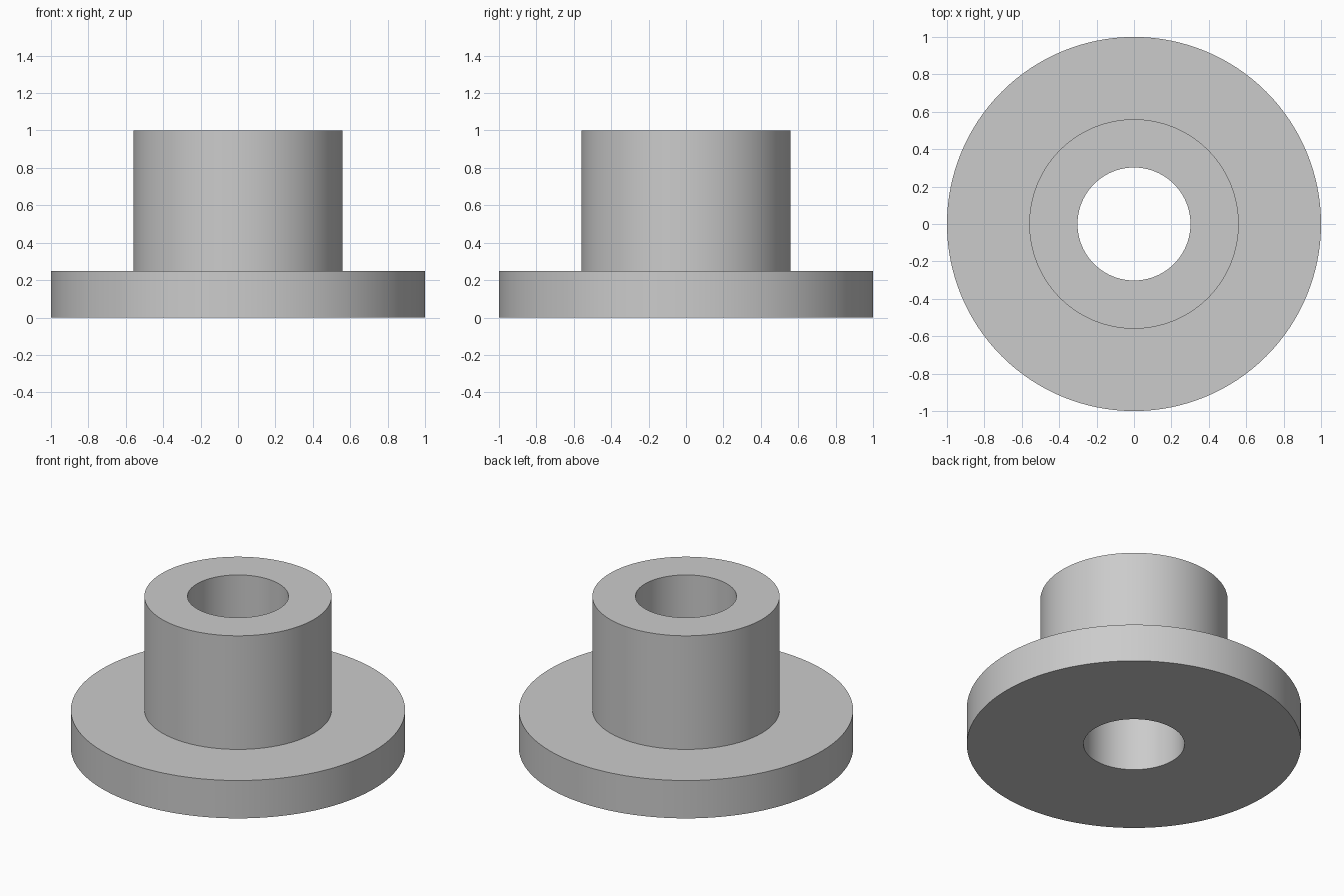
import bpy
import bmesh
import math

old = bpy.data.objects.get("Cube")
if old:
    bpy.data.objects.remove(old, do_unlink=True)

SEGMENTS = 128
FLANGE_R, BOSS_R, BORE_R = 1.0, 0.56, 0.302
FLANGE_TOP, BOSS_TOP = 0.25, 1.0

# Plain grey metal
grey = bpy.data.materials.new("plain_grey")
grey.use_nodes = True
colour = (0.6, 0.6, 0.6, 1.0)
grey.diffuse_color = colour
grey.node_tree.nodes["Principled BSDF"].inputs["Base Color"].default_value = colour

# Closed cross-section of the bushing: bore, base, flange, boss
profile = [
    (BORE_R, 0), (FLANGE_R, 0), (FLANGE_R, FLANGE_TOP),
    (BOSS_R, FLANGE_TOP), (BOSS_R, BOSS_TOP), (BORE_R, BOSS_TOP),
]

# Revolve the section around the vertical axis
bm = bmesh.new()
verts = [bm.verts.new((r, 0, z)) for r, z in profile]
edges = [bm.edges.new((a, b)) for a, b in zip(verts, verts[1:] + verts[:1])]
bmesh.ops.spin(bm, geom=verts + edges, cent=(0, 0, 0), axis=(0, 0, 1),
               angle=math.tau, steps=SEGMENTS, use_merge=False)
bmesh.ops.remove_doubles(bm, verts=bm.verts, dist=0.0001)
bmesh.ops.recalc_face_normals(bm, faces=bm.faces)

mesh = bpy.data.meshes.new("flanged_bushing")
bm.to_mesh(mesh)
bm.free()
mesh.materials.append(grey)

bushing = bpy.data.objects.new("flanged_bushing", mesh)
bpy.context.collection.objects.link(bushing)

# Smooth round walls, crisp rims
bpy.ops.object.select_all(action="DESELECT")
bushing.select_set(True)
bpy.context.view_layer.objects.active = bushing
bpy.ops.object.shade_smooth_by_angle(angle=math.radians(30))
